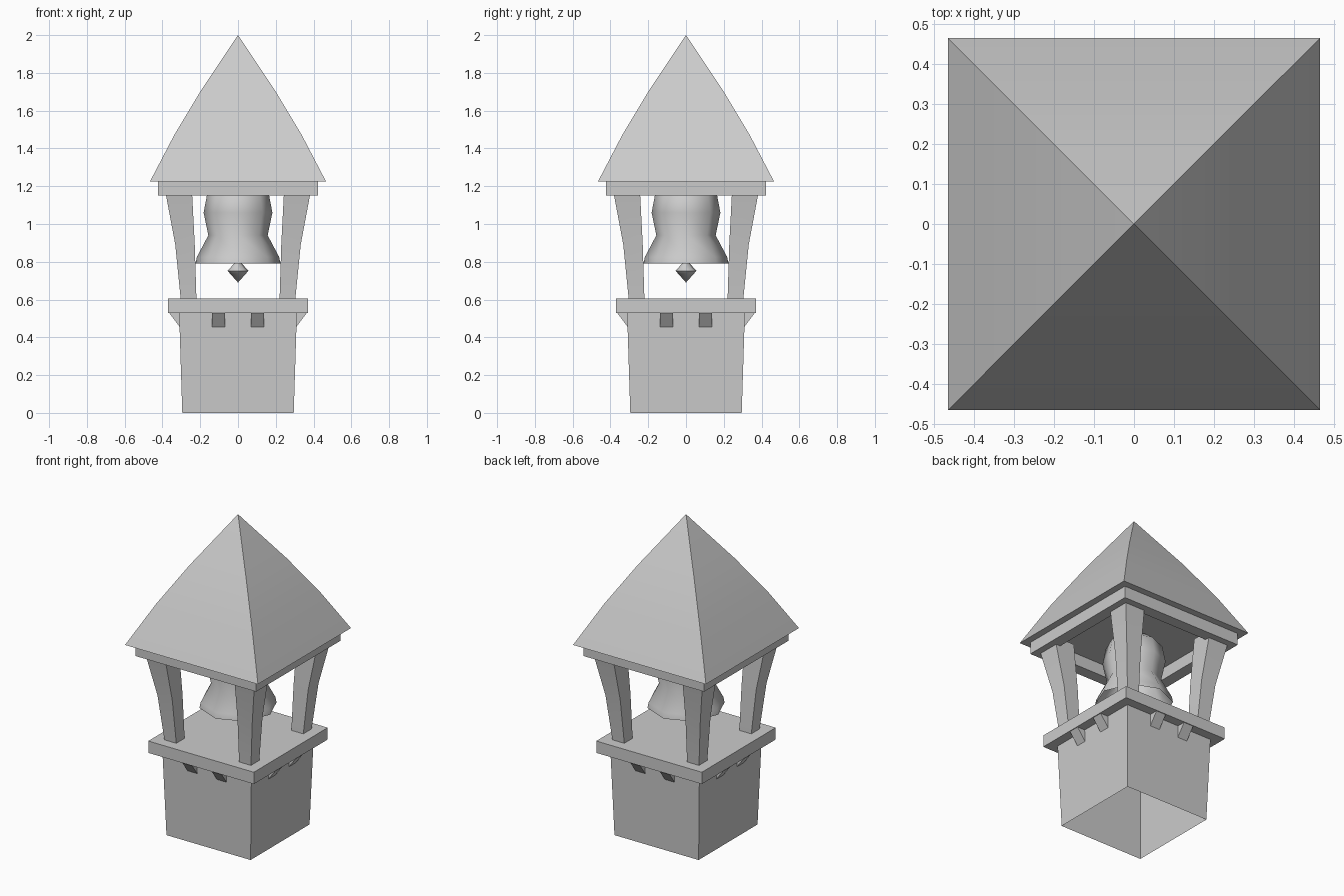
import bpy, bmesh, math

cube = bpy.data.objects.get("Cube")
if cube:
    bpy.data.objects.remove(cube, do_unlink=True)

grey = bpy.data.materials.new("stone grey")
grey.use_nodes = True
colour = (0.6, 0.6, 0.6, 1)
grey.diffuse_color = colour
grey.node_tree.nodes["Principled BSDF"].inputs["Base Color"].default_value = colour


def finish(name, bm, smooth=None):
    bmesh.ops.recalc_face_normals(bm, faces=bm.faces)
    mesh = bpy.data.meshes.new(name)
    bm.to_mesh(mesh)
    bm.free()
    ob = bpy.data.objects.new(name, mesh)
    bpy.context.collection.objects.link(ob)
    mesh.materials.append(grey)
    if smooth:
        bpy.ops.object.select_all(action='DESELECT')
        ob.select_set(True)
        bpy.context.view_layer.objects.active = ob
        bpy.ops.object.shade_smooth_by_angle(angle=math.radians(smooth))
    return ob


def skin(bm, rings, close_start=False, close_end=False):
    """Join rings of points with quads, with optional end caps."""
    loops = [[bm.verts.new(p) for p in ring] for ring in rings]
    n = len(loops[0])
    for a, b in zip(loops, loops[1:]):
        for i in range(n):
            j = (i + 1) % n
            bm.faces.new((a[i], a[j], b[j], b[i]))
    if close_start:
        bm.faces.new(loops[0][::-1])
    if close_end:
        bm.faces.new(loops[-1])


def rect(x0, x1, y0, y1, z):
    return [(x0, y0, z), (x1, y0, z), (x1, y1, z), (x0, y1, z)]


def square(h, z):
    return rect(-h, h, -h, h, z)


def lathe(name, profile, sides, smooth):
    """Turn (radius, height) pairs about the vertical axis."""
    bm = bmesh.new()
    skin(bm, [[(r * math.cos(math.tau * i / sides), r * math.sin(math.tau * i / sides), z)
               for i in range(sides)] for r, z in profile])
    bmesh.ops.remove_doubles(bm, verts=bm.verts, dist=0.0005)
    return finish(name, bm, smooth)


# Tower base, open underneath
bm = bmesh.new()
skin(bm, [square(0.295, 0), square(0.312, 0.54)])
finish("tower_base", bm)

# Platform slab
bm = bmesh.new()
skin(bm, [square(0.37, 0.53), square(0.37, 0.605)], True, True)
finish("platform", bm)

# Wedge brackets under the platform, two per side
for side in range(4):
    for x in (-0.103, 0.103):
        bm = bmesh.new()
        skin(bm, [[(x + dx, -0.305, 0.45), (x + dx, -0.365, 0.53), (x + dx, -0.305, 0.53)]
                  for dx in (-0.034, 0.034)], True, True)
        finish("bracket", bm).rotation_euler.z = side * math.pi / 2

# Flared corner posts
for sx in (-1, 1):
    for sy in (-1, 1):
        bm = bmesh.new()
        rings = []
        for inner, outer, z in ((0.22, 0.303, 0.6), (0.229, 0.332, 0.89), (0.245, 0.39, 1.2)):
            rings.append(rect(sx * inner, sx * outer, sy * inner, sy * outer, z))
        skin(bm, rings, True, True)
        finish("corner_post", bm, 20)

# Hollow beam frame under the roof
bm = bmesh.new()
skin(bm, [square(0.35, 1.225), square(0.35, 1.15), square(0.423, 1.15), square(0.423, 1.225)])
finish("beam_frame", bm)

# Curved pyramid roof with a flat ceiling
bm = bmesh.new()
skin(bm, [square(0.466, 1.225), square(0.338, 1.47), square(0.2, 1.7), square(0, 2)], True)
bmesh.ops.remove_doubles(bm, verts=bm.verts, dist=0.0005)
finish("roof", bm, 30)

# Bell and clapper
lathe("bell", [(0, 1.225), (0.1, 1.21), (0.163, 1.16), (0.182, 1.06), (0.157, 0.94),
               (0.218, 0.825), (0.225, 0.79)], 8, 60)
lathe("clapper", [(0, 0.69), (0.055, 0.752), (0.012, 0.8), (0.012, 1.2)], 8, 46)
